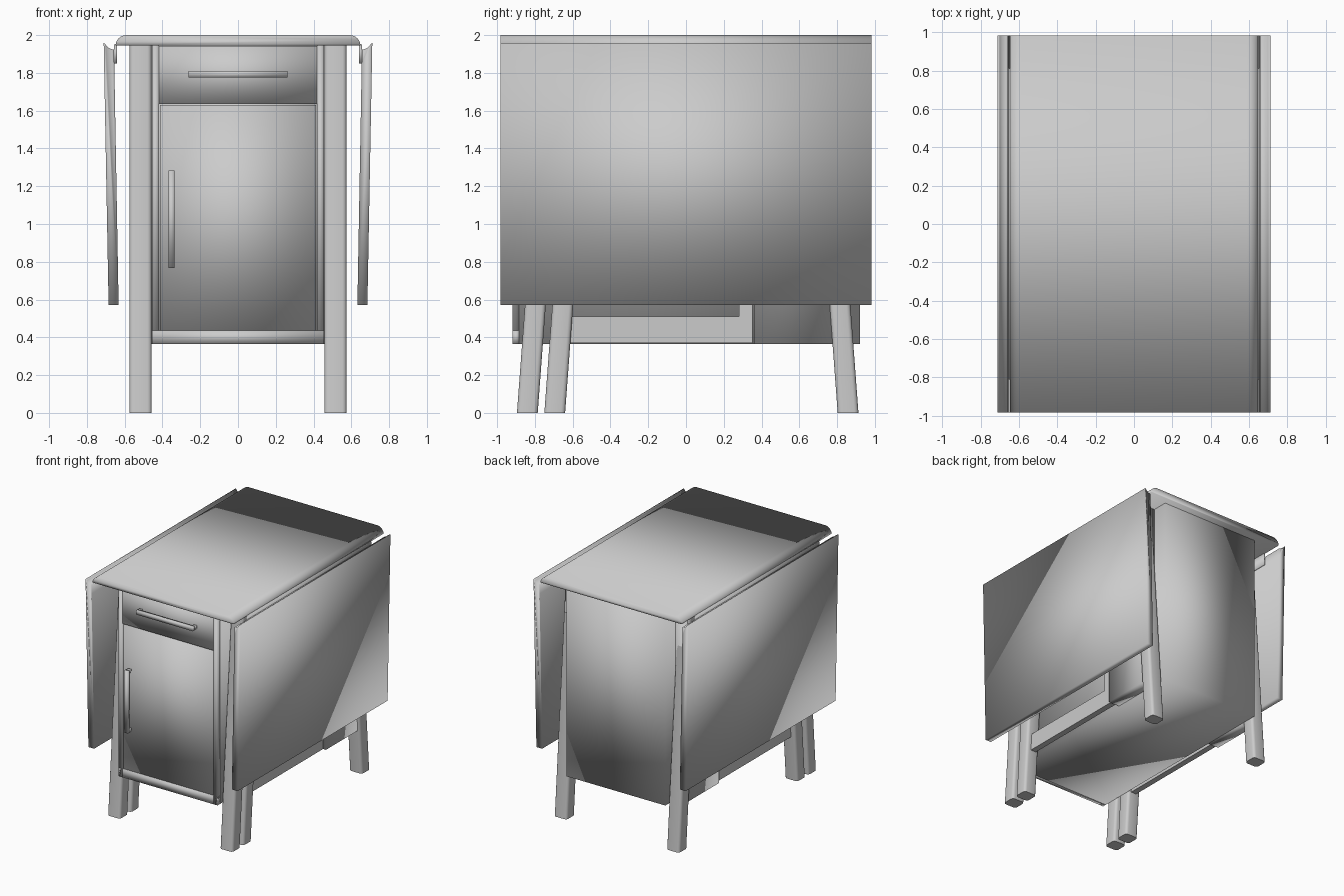
import bpy, bmesh, math

if "Cube" in bpy.data.objects:
    bpy.data.objects.remove(bpy.data.objects["Cube"])

grey = bpy.data.materials.new("warm grey")
grey.diffuse_color = (0.6, 0.6, 0.6, 1)
grey.use_nodes = True
grey.node_tree.nodes["Principled BSDF"].inputs["Base Color"].default_value = grey.diffuse_color


def finish(bm, name, angle):
    bmesh.ops.recalc_face_normals(bm, faces=bm.faces)
    me = bpy.data.meshes.new(name)
    bm.to_mesh(me)
    bm.free()
    me.materials.append(grey)
    ob = bpy.data.objects.new(name, me)
    bpy.context.collection.objects.link(ob)
    bpy.ops.object.select_all(action='DESELECT')
    bpy.context.view_layer.objects.active = ob
    ob.select_set(True)
    if angle >= 180:
        bpy.ops.object.shade_smooth()
    else:
        bpy.ops.object.shade_smooth_by_angle(angle=math.radians(angle))
    return ob


def box(name, x, y, z, angle=180, lean=0.0, round_upright=0.0):
    """Box from ranges; lean shifts the top along y, round_upright rounds its four upright edges."""
    bm = bmesh.new()
    bmesh.ops.create_cube(bm, size=1)
    for v in bm.verts:
        top = v.co.z > 0
        v.co = (x[v.co.x > 0], y[v.co.y > 0] + (lean if top else 0), z[top])
    if round_upright:
        up = [e for e in bm.edges if abs(e.verts[0].co.z - e.verts[1].co.z) > 0.5]
        bmesh.ops.bevel(bm, geom=up, offset=round_upright, segments=3, profile=0.5,
                        affect='EDGES')
    return finish(bm, name, angle)


def extrude_y(name, pts, y0, y1, angle=180):
    """Extrude an (x, z) profile along y."""
    bm = bmesh.new()
    f = bm.faces.new([bm.verts.new((x, y0, z)) for x, z in pts])
    r = bmesh.ops.extrude_face_region(bm, geom=[f])
    for v in r["geom"]:
        if isinstance(v, bmesh.types.BMVert):
            v.co.y = y1
    return finish(bm, name, angle)


def arc(cx, cz, rx, rz, a0, a1, n=8):
    return [(cx + rx * math.cos(math.radians(a0 + (a1 - a0) * i / n)),
             cz + rz * math.sin(math.radians(a0 + (a1 - a0) * i / n))) for i in range(n + 1)]


# table top with rounded long edges
right = arc(0.59, 1.945, 0.058, 0.055, 0, 90)
extrude_y("table_top", right + [(-x, z) for x, z in reversed(right)], -0.983, 0.983)

# cabinet carcass and front frame
box("cabinet_body", (-0.455, 0.455), (-0.885, 0.92), (0.365, 1.945))
box("front_bottom_rail", (-0.455, 0.455), (-0.918, -0.88), (0.365, 0.435))
box("drawer_front", (-0.418, 0.418), (-0.914, -0.88), (1.638, 1.943))
box("door_panel", (-0.413, 0.413), (-0.914, -0.88), (0.437, 1.63))


# bar handles with standoffs
def handle(name, cx, cz, length, vertical):
    h, t = length / 2, 0.017
    hx, hz = (t, h) if vertical else (h, t)
    box(name, (cx - hx, cx + hx), (-0.965, -0.942), (cz - hz, cz + hz))
    for s in (-1, 1):
        d = s * (h - 0.013)
        px, pz = (cx, cz + d) if vertical else (cx + d, cz)
        box(name + "_standoff", (px - .013, px + .013), (-0.95, -0.905), (pz - .013, pz + .013))


handle("drawer_handle", 0.0, 1.793, 0.525, False)
handle("door_handle", -0.352, 1.025, 0.515, True)

for s, side in ((-1, "left"), (1, "right")):
    def mx(a, b):
        return tuple(sorted((s * a, s * b)))

    # front frame stile
    box(side + "_stile", mx(0.418, 0.455), (-0.918, -0.88), (0.365, 1.945))

    # leaning legs: two fixed, one on the swinging gate
    for name, y0, lean in (("front_leg", -0.895, 0.145), ("gate_leg", -0.75, 0.145),
                           ("back_leg", 0.803, -0.145)):
        box(side + "_" + name, mx(0.457, 0.575), (y0, y0 + 0.11), (0, 1.945), 40, lean, 0.022)

    # gate frame that swings out under the leaf
    box(side + "_gate_bottom_rail", mx(0.485, 0.535), (-0.64, 0.352), (0.37, 0.51), 30)
    box(side + "_gate_top_rail", mx(0.485, 0.535), (-0.55, 0.352), (1.79, 1.93), 30)
    box(side + "_gate_post", mx(0.485, 0.535), (0.28, 0.352), (0.37, 1.93), 30)

    # side block carrying the gate hinge
    box(side + "_hinge_block", mx(0.45, 0.555), (0.36, 0.79), (0.365, 1.945))

    # hinge strip closing the joint between top and leaf
    box(side + "_hinge_strip", mx(0.64, 0.656), (-0.81, 0.81), (1.85, 1.95))

    # hanging leaf with a hollow top edge
    hollow = arc(0.652, 1.975, 0.056, 0.052, -22, -85, 6)
    leaf = [(0.685, 0.57), (0.711, 1.957)] + hollow + [(0.655, 1.85), (0.632, 0.57)]
    extrude_y(side + "_drop_leaf", [(s * x, z) for x, z in leaf], -0.983, 0.983)
